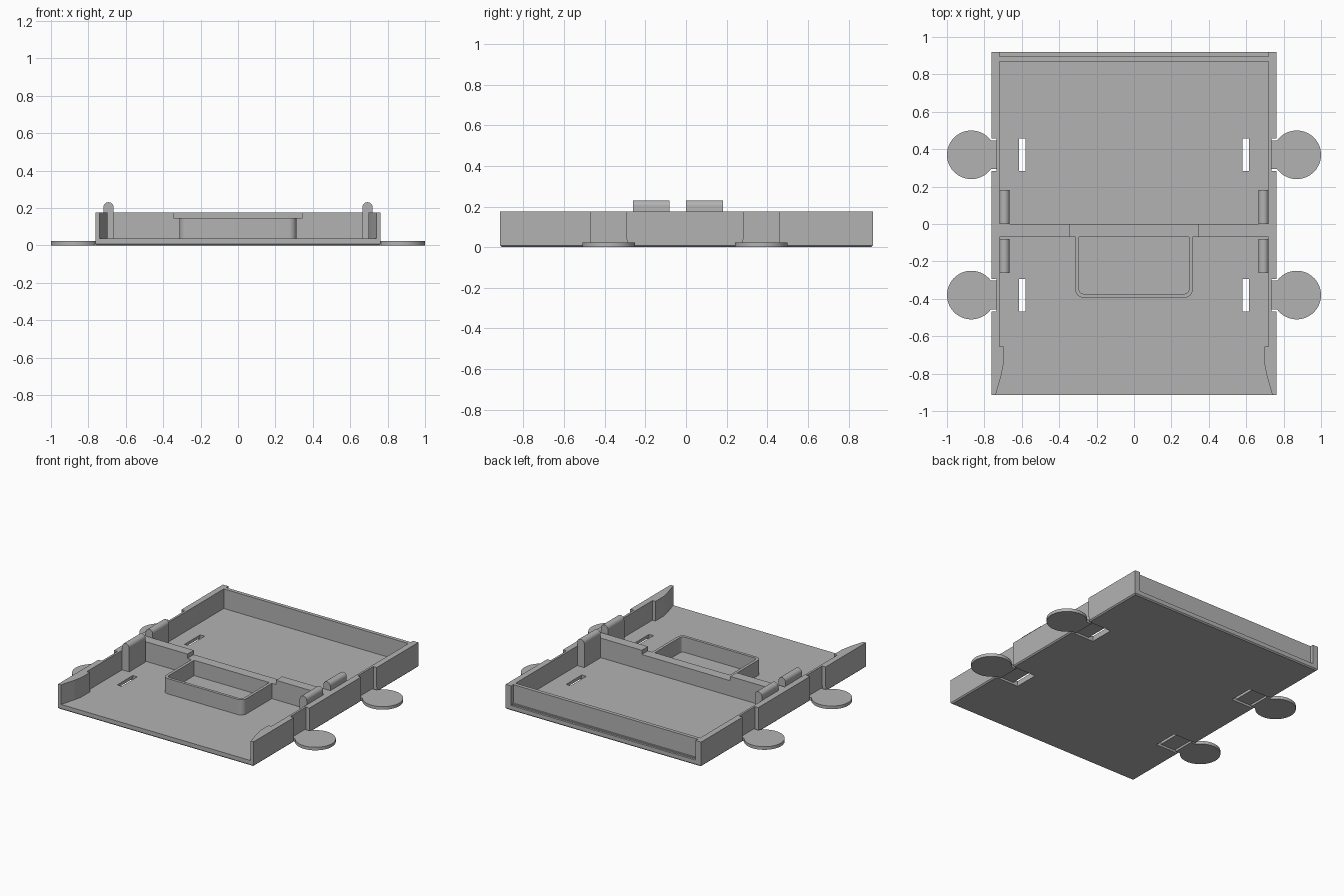
import bpy, bmesh, math

cube = bpy.data.objects.get("Cube")
if cube:
    bpy.data.objects.remove(cube, do_unlink=True)

GREY = (0.45, 0.45, 0.45, 1.0)
mat = bpy.data.materials.new("plain_grey")
mat.use_nodes = True
mat.diffuse_color = GREY
mat.node_tree.nodes["Principled BSDF"].inputs["Base Color"].default_value = GREY

FLOOR, RIM = 0.037, 0.175
EAR_Y = (0.37, -0.38)
HALF_X, FRONT, BACK = 0.762, -0.915, 0.92


def prism(name, pts, lo, hi, along="z"):
    """Extrude a flat outline along z, or an (x, z) outline along y."""
    bm = bmesh.new()
    place = (lambda p: (p[0], p[1], lo)) if along == "z" else (lambda p: (p[0], lo, p[1]))
    face = bm.faces.new([bm.verts.new(place(p)) for p in pts])
    ext = bmesh.ops.extrude_face_region(bm, geom=[face])
    shift = (0, 0, hi - lo) if along == "z" else (0, hi - lo, 0)
    moved = [v for v in ext["geom"] if isinstance(v, bmesh.types.BMVert)]
    bmesh.ops.translate(bm, verts=moved, vec=shift)
    bmesh.ops.recalc_face_normals(bm, faces=bm.faces)
    mesh = bpy.data.meshes.new(name)
    bm.to_mesh(mesh)
    bm.free()
    mesh.materials.append(mat)
    obj = bpy.data.objects.new(name, mesh)
    bpy.context.collection.objects.link(obj)
    return obj


def rect(x0, x1, y0, y1):
    return [(x0, y0), (x1, y0), (x1, y1), (x0, y1)]


def arc(cx, cy, r, a0, a1, n):
    angles = [math.radians(a0 + (a1 - a0) * i / n) for i in range(n + 1)]
    return [(cx + r * math.cos(a), cy + r * math.sin(a)) for a in angles]


def flip(pts, side):
    return [(side * x, y) for x, y in pts]


def cut(obj, cutter):
    mod = obj.modifiers.new("cut", "BOOLEAN")
    mod.operation, mod.solver, mod.object = "DIFFERENCE", "EXACT", cutter
    bpy.context.view_layer.update()
    graph = bpy.context.evaluated_depsgraph_get()
    mesh = bpy.data.meshes.new_from_object(obj.evaluated_get(graph))
    obj.modifiers.clear()
    obj.data = mesh
    bpy.data.objects.remove(cutter, do_unlink=True)


def smooth(obj):
    bpy.ops.object.select_all(action="DESELECT")
    obj.select_set(True)
    bpy.context.view_layer.objects.active = obj
    bpy.ops.object.shade_smooth_by_angle(angle=math.radians(35))


# Floor plate with a small chamfer round its underside
floor = prism("floor_plate", rect(-HALF_X, HALF_X, FRONT, BACK), 0, FLOOR)
bm = bmesh.new()
bm.from_mesh(floor.data)
under = [e for e in bm.edges if all(v.co.z < 0.001 for v in e.verts)]
bmesh.ops.bevel(bm, geom=under, offset=0.008, segments=1, affect="EDGES")
bm.to_mesh(floor.data)
bm.free()

# Strap slots, underside channels and side notches cut from the floor
for side in (1, -1):
    for y in EAR_Y:
        for x0, x1, half, top in ((0.58, 0.615, 0.087, 0.1),
                                  (0.60, 0.745, 0.087, 0.015),
                                  (0.735, 0.80, 0.09, 0.1)):
            cut(floor, prism("cutter", flip(rect(x0, x1, y - half, y + half), side), -0.1, top))

# Side walls: recessed outside at the ears, flared inside at the front
wall = [(0.72, BACK), (0.72, -0.655), (0.697, -0.655), (0.697, -0.745),
        (0.71, -0.81), (0.74, FRONT), (HALF_X, FRONT)]
for y in reversed(EAR_Y):
    wall += [(HALF_X, y - 0.087), (0.735, y - 0.087), (0.735, y + 0.087), (HALF_X, y + 0.087)]
wall.append((HALF_X, BACK))

for side, label in ((1, "left"), (-1, "right")):
    prism(label + "_side_wall", flip(wall, side), FLOOR, RIM)

    # Round-topped upright tabs beside the divider
    tab = [(0.72, FLOOR)] + arc(0.6925, 0.203, 0.0275, 0, 180, 14) + [(0.665, FLOOR)]
    for place, y0, y1 in (("front", -0.262, -0.08), ("rear", 0, 0.183)):
        smooth(prism(f"{label}_{place}_upright_tab", flip(tab, side), y0, y1, "y"))

    # Flat round ears with a short neck into each notch
    for place, y in zip(("rear", "front"), EAR_Y):
        ear = [(0.73, y - 0.077)] + arc(0.87, y, 0.13, -143.7, 143.7, 40) + [(0.73, y + 0.077)]
        smooth(prism(f"{label}_{place}_ear", flip(ear, side), 0, 0.022))

# Back wall, set in between the corner posts, with a low lip
prism("back_wall", rect(-0.72, 0.72, 0.87, 0.896), FLOOR, RIM)
prism("back_wall_foot", rect(-0.72, 0.72, 0.896, 0.906), FLOOR, FLOOR + 0.008)

# Divider with a shallow notch in the middle of its top edge
divider = [(-0.72, FLOOR), (0.72, FLOOR), (0.72, RIM), (0.345, RIM), (0.345, 0.145),
           (-0.345, 0.145), (-0.345, RIM), (-0.72, RIM)]
prism("divider", divider, -0.07, 0, "y")

# Rounded tray frame in front of the divider
outer = [(-0.313, -0.07)] + arc(-0.273, -0.353, 0.04, 180, 270, 8) \
    + arc(0.273, -0.353, 0.04, 270, 360, 8) + [(0.313, -0.07)]
inner = [(-0.293, -0.07)] + arc(-0.273, -0.353, 0.02, 180, 270, 8) \
    + arc(0.273, -0.353, 0.02, 270, 360, 8) + [(0.293, -0.07)]
smooth(prism("tray_frame", outer + inner[::-1], FLOOR, 0.145))
